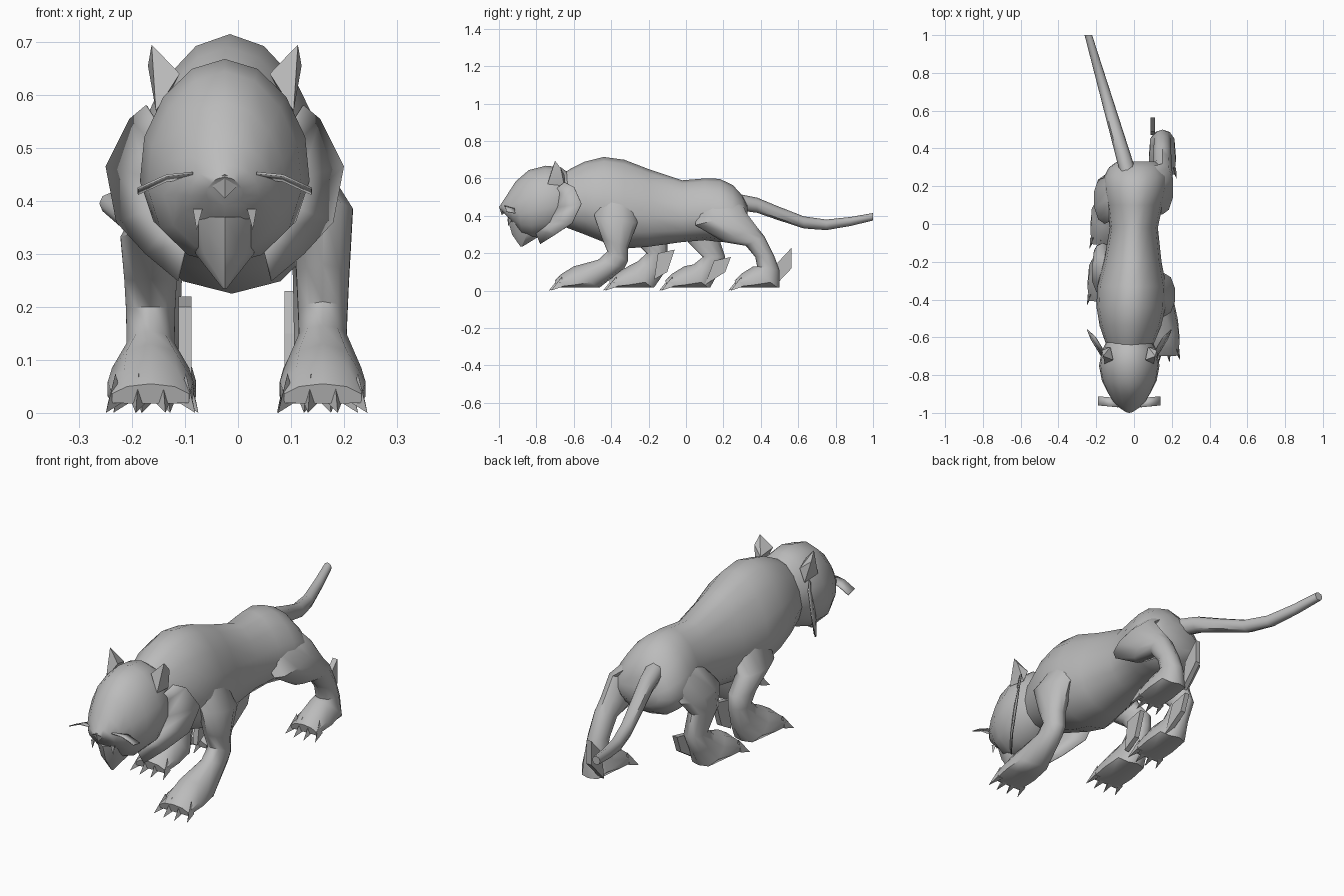
import bpy, bmesh, math
from mathutils import Vector

cube = bpy.data.objects.get("Cube")
if cube:
    bpy.data.objects.remove(cube)

grey = bpy.data.materials.new("plain grey")
grey.use_nodes = True
grey.diffuse_color = (0.5, 0.5, 0.5, 1)
grey.node_tree.nodes["Principled BSDF"].inputs["Base Color"].default_value = grey.diffuse_color

HEAD_X = -0.025


def finish(name, bm, smooth):
    """Turn a bmesh into a coloured object, smooth except at sharp edges."""
    bmesh.ops.recalc_face_normals(bm, faces=bm.faces)
    mesh = bpy.data.meshes.new(name)
    bm.to_mesh(mesh)
    bm.free()
    mesh.materials.append(grey)
    obj = bpy.data.objects.new(name, mesh)
    bpy.context.collection.objects.link(obj)
    bpy.ops.object.select_all(action='DESELECT')
    obj.select_set(True)
    bpy.context.view_layer.objects.active = obj
    bpy.ops.object.shade_smooth_by_angle(angle=math.radians(smooth))
    return obj


def loft(name, rings, sides, egg=0, floor=0):
    """Skin rings given as x, half width, and two opposite (y, z) edges."""
    bm = bmesh.new()
    loops = []
    for x, half, edge_a, edge_b in rings:
        a, b = Vector((x, *edge_a)), Vector((x, *edge_b))
        loop = []
        for i in range(sides):
            angle = math.tau * i / sides
            point = (a + b) / 2 + (a - b) / 2 * math.cos(angle)
            point.x += half * math.sin(angle) * (1 - egg * math.cos(angle))
            point.z = max(point.z, floor)
            loop.append(bm.verts.new(point))
        loops.append(loop)
    for lower, upper in zip(loops, loops[1:]):
        for i in range(sides):
            j = (i + 1) % sides
            bm.faces.new((lower[i], lower[j], upper[j], upper[i]))
    bm.faces.new(loops[0])
    bm.faces.new(loops[-1])
    return finish(name, bm, 48)


def hull(name, points):
    """Small solid wrapped around a few corner points."""
    bm = bmesh.new()
    for point in points:
        bm.verts.new(point)
    bmesh.ops.convex_hull(bm, input=bm.verts)
    return finish(name, bm, 20)


def sheet(name, row_a, row_b):
    """Thin strip between two matching rows of points."""
    bm = bmesh.new()
    a = [bm.verts.new(point) for point in row_a]
    b = [bm.verts.new(point) for point in row_b]
    for i in range(len(a) - 1):
        bm.faces.new((a[i], a[i + 1], b[i + 1], b[i]))
    solid = finish(name, bm, 30).modifiers.new("thickness", 'SOLIDIFY')
    solid.thickness = 0.004


def leg(name, x, half, limb, toe):
    """Limb of (y, z) front and back edges, ending in a paw and four claws."""
    rings = []
    for i, (fy, fz, by, bz) in enumerate(limb):
        # The top ring is buried in the body
        inward = 0.3 if i == 0 else 1
        rings.append((x * inward, 0.046 + 0.03 * 0.45 ** i, (fy, fz), (by, bz)))
    rings += [(x, half * 0.9, (toe + 0.10, 0.13), (toe + 0.24, 0)),
              (x, half, (toe + 0.035, 0.09), (toe + 0.14, 0)),
              (x, half * 0.9, (toe, 0.055), (toe + 0.01, 0))]
    loft(name + "_leg", rings, sides=10, floor=0.018)
    for i in range(4):
        across = i - 1.5
        cx = x + across * half * 0.52
        back = toe + 0.02 + abs(across) * 0.012
        hull(f"{name}_claw_{i + 1}", [
            (cx, back, 0.075), (cx - 0.014, back, 0.02), (cx + 0.014, back, 0.02),
            (cx + across * 0.012, back - 0.06, 0)])


# Body, neck to rump, as half width, y, top and bottom
body = [
    (.10, -.70, .60, .36), (.13, -.62, .65, .33), (.16, -.54, .69, .30),
    (.18, -.44, .715, .26), (.18, -.33, .70, .225), (.15, -.2, .65, .235),
    (.125, -.02, .59, .26), (.145, .1, .60, .27), (.165, .18, .598, .26),
    (.165, .25, .565, .26), (.14, .3, .51, .29), (.10, .33, .45, .33),
]
loft("body", [(0.035 * y, half, (y, top), (y, low)) for half, y, top, low in body],
     sides=14, egg=0.2)

# Tail, swung to one side and tapering
tail = [(.27, .475), (.38, .457), (.49, .415), (.63, .365), (.75, .352), (.88, .37), (1, .395)]
loft("tail", [(-0.03 - 0.29 * (y - 0.27), 0.053 - 0.033 * y,
               (y, z + 0.053 - 0.033 * y), (y, z - 0.053 + 0.033 * y)) for y, z in tail],
     sides=8)

# Legs in walking pose
leg("front_left", .16, .085, [
    (-.46, .55, -.27, .52), (-.49, .4, -.26, .36), (-.45, .28, -.31, .23),
    (-.42, .21, -.31, .16), (-.47, .165, -.33, .12)], toe=-.7)
leg("front_right", -.165, .085, [
    (-.42, .52, -.2, .5), (-.38, .34, -.16, .32), (-.26, .25, -.1, .25),
    (-.21, .2, -.1, .19), (-.26, .155, -.12, .09)], toe=-.41)
leg("hind_left", .15, .075, [
    (.06, .48, .29, .5), (.05, .35, .32, .42), (.2, .26, .38, .34),
    (.32, .24, .42, .29), (.37, .18, .47, .19), (.38, .13, .5, .11)], toe=.26)
leg("hind_right", -.155, .08, [
    (.06, .48, .28, .5), (.0, .37, .26, .35), (.01, .26, .18, .27),
    (.09, .18, .21, .18), (.04, .14, .17, .09)], toe=-.11)

# Heel tufts
for name, x, outline in (
        ("front_right", -.1, [(-.17, .06), (-.15, .2), (-.06, .22), (-.1, .1)]),
        ("hind_left", .1, [(.47, .02), (.49, .15), (.565, .23), (.565, .12)]),
        ("hind_right", -.11, [(.1, .03), (.15, .16), (.24, .18), (.21, .1)])):
    hull(name + "_heel_tuft", [(x + dx, y, z) for y, z in outline for dx in (-.012, .012)])

# Head, back of the skull to the nose, with the lower edge set back
head = [
    (.11, -.6, .61, .36), (.145, -.67, .66, .32), (.16, -.75, .668, .29),
    (.145, -.84, .645, .28), (.115, -.91, .585, .3), (.09, -.955, .515, .35),
    (.065, -.985, .47, .37), (.035, -1, .445, .39),
]
loft("head", [(HEAD_X, half, (y, top), (y + 0.2 * max(0, -0.75 - y), low))
              for half, y, top, low in head], sides=14, egg=0.12)

# Chin and pointed beard
chin = [(.07, -.95, -.76, .37), (.055, -.93, -.77, .3), (.004, -.885, -.875, .235)]
loft("chin", [(HEAD_X, half, (front, z), (back, z)) for half, front, back, z in chin], sides=8)


def face_points(sign, points):
    return [Vector((HEAD_X + sign * x, y, z)) for x, y, z in points]


# Nose pad
hull("nose", face_points(1, [
    (-.03, -.985, .435), (.03, -.985, .435), (0, -1, .45), (0, -.985, .405), (0, -.96, .42)]))

# Paired ears, fangs, cheek ruffs and whiskers
for side, sign in (("left", 1), ("right", -1)):
    hull(side + "_ear", face_points(sign, [
        (.085, -.72, .64), (.13, -.74, .57), (.125, -.65, .56),
        (.1, -.65, .62), (.138, -.7, .695), (.145, -.67, .655)]))
    hull(side + "_fang", face_points(sign, [
        (.06, -.95, .385), (.042, -.955, .385), (.05, -.93, .385), (.053, -.95, .345)]))
    ruff = face_points(sign, [
        (.15, -.65, .58), (.18, -.6, .555), (.225, -.56, .465),
        (.205, -.61, .36), (.15, -.7, .3), (.09, -.78, .25)])
    cheek = face_points(sign, [(.05, -.85, .42)])[0]
    sheet(side + "_cheek_ruff", ruff, [point.lerp(cheek, 0.45) for point in ruff])
    whisker = face_points(sign, [(.06, -.97, .455), (.11, -.965, .45), (.165, -.96, .425)])
    sheet(side + "_whisker", whisker, [point + Vector((0, 0.048, -0.01)) for point in whisker])
